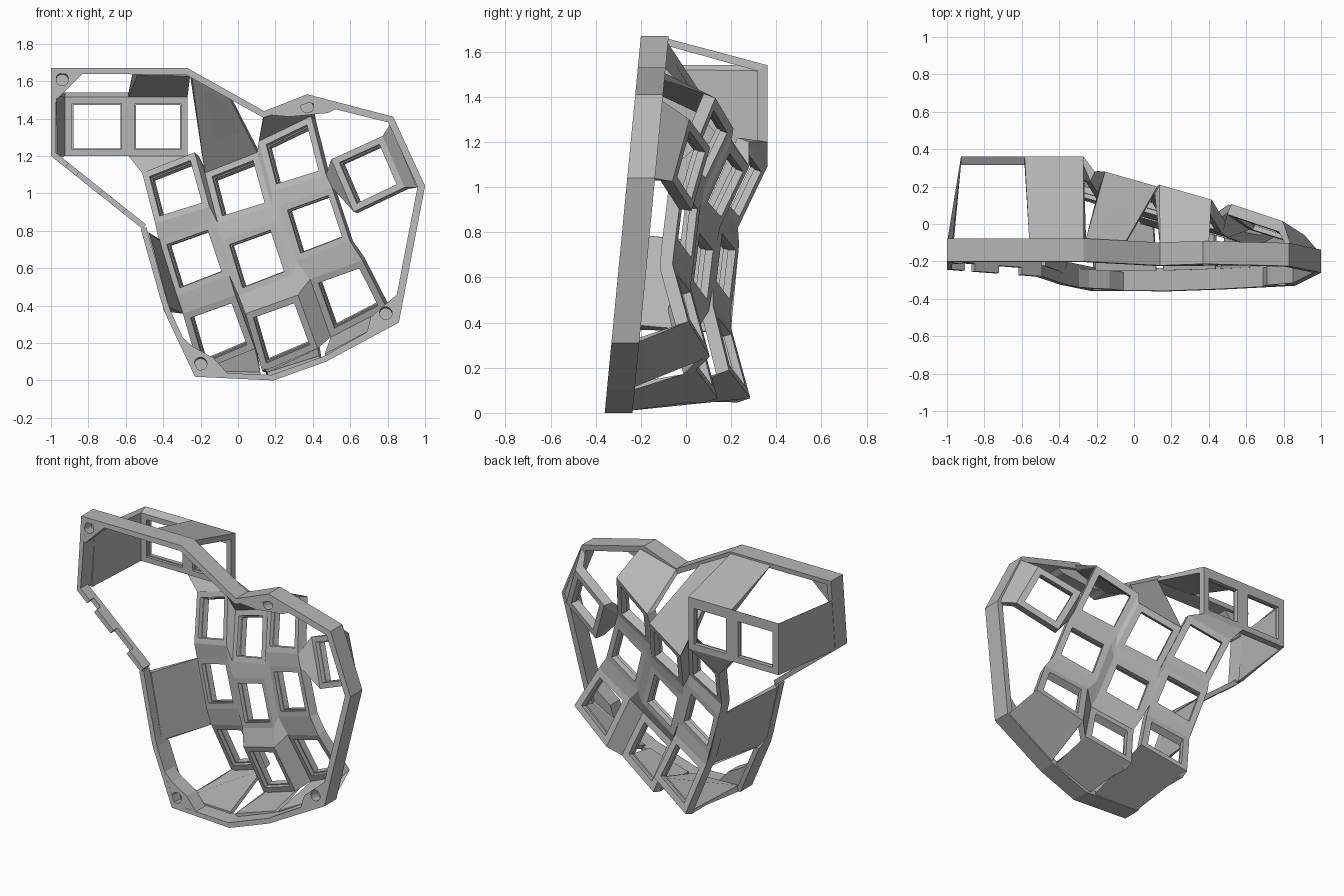
import bpy
import bmesh
from mathutils import Vector as V

cube = bpy.data.objects.get("Cube")
if cube:
    bpy.data.objects.remove(cube)

grey = bpy.data.materials.new("plain grey")
grey.use_nodes = True
tone = (0.47, 0.47, 0.47, 1)
grey.diffuse_color = tone
grey.node_tree.nodes["Principled BSDF"].inputs["Base Color"].default_value = tone


def solid(name, loops, closed=False):
    """Skin equal-length loops; cap the ends, or close the skin into a ring."""
    bm = bmesh.new()
    rows = [[bm.verts.new(p) for p in loop] for loop in loops]
    pairs = list(zip(rows, rows[1:]))
    if closed:
        pairs.append((rows[-1], rows[0]))
    else:
        bm.faces.new(rows[0])
        bm.faces.new(rows[-1][::-1])
    for a, b in pairs:
        n = len(a)
        for i in range(n):
            j = (i + 1) % n
            bm.faces.new((a[i], a[j], b[j], b[i]))
    bmesh.ops.recalc_face_normals(bm, faces=bm.faces)
    mesh = bpy.data.meshes.new(name)
    bm.to_mesh(mesh)
    bm.free()
    mesh.materials.append(grey)
    obj = bpy.data.objects.new(name, mesh)
    bpy.context.collection.objects.link(obj)
    return obj


def tilt(x, z, depth=0):
    """Point on the sloping front plane, pushed back by depth."""
    return V((x, -0.36 + 0.096 * z + depth, z))


class Key:
    """Square socket plate with a stepped opening; lift raises its back top edge."""

    def __init__(self, name, corners, thick=0.06, lift=0):
        self.back = [V(c) for c in corners]      # top left, top right, low right, low left
        tl, tr, br, bl = self.back
        normal = (tr - tl).cross(bl - tl).normalized()
        self.front = [p - normal * thick for p in self.back]

        def inset(loop, m, sink=0):
            mid = sum(loop, V()) / 4
            return [mid + (p - mid) * m - normal * sink for p in loop]
        opening = [inset(self.back, 0.74), inset(self.back, 0.74, thick * 0.6),
                   inset(self.back, 0.78, thick * 0.6), inset(self.front, 0.78)]
        for p in self.back[:2]:
            p.z += lift
        solid(name, [self.back, *opening, self.front], True)

    def edge(self, i, j):
        return [self.back[i], self.back[j], self.front[j], self.front[i]]

    def top(self): return self.edge(0, 1)
    def right(self): return self.edge(1, 2)
    def bottom(self): return self.edge(3, 2)
    def left(self): return self.edge(0, 3)


def side_span(a, ai, b, bi):
    """Edge loop running from a corner of one socket to a corner of another."""
    return [a.back[ai], b.back[bi], b.front[bi], a.front[ai]]


def rim_edge(p, q, depth=0.11):
    """Edge on the back of the rim where a wall lands."""
    centre = V((0.1, 0, 0.8))
    out = [tilt(*p, depth), tilt(*q, depth)]
    inn = []
    for o in out:
        d = centre - o
        d.y = 0
        inn.append(o + d.normalized() * 0.035)
    return [out[0], out[1], inn[1], inn[0]]


# Rim: open chain of outer and inner points, gap at lower left
outer = [(-1, 1.2), (-1, 1.67), (-0.27, 1.67), (0.14, 1.44), (0.37, 1.53), (0.83, 1.41), (1, 1.04),
         (0.86, 0.31), (0.47, 0.1), (0.19, 0), (-0.23, 0.02), (-0.39, 0.36), (-0.41, 0.42), (-0.52, 0.81)]
inner = [(-0.975, 1.2), (-0.97, 1.64), (-0.28, 1.635), (0.135, 1.405), (0.38, 1.485), (0.803, 1.38), (0.96, 1.035),
         (0.825, 0.335), (0.46, 0.13), (0.18, 0.03), (-0.21, 0.045), (-0.36, 0.37), (-0.38, 0.43), (-0.49, 0.82)]
depths = [0.123] * 12 + [0.06] * 2
solid("rim", [[tilt(*o), tilt(*o, d), tilt(*i, d), tilt(*i)] for o, i, d in zip(outer, inner, depths)])

# Screw corners with blind holes
bosses = {
    "top_left": [(-0.94, 1.61), (-0.99, 1.66), (-0.82, 1.66), (-0.84, 1.63), (-0.96, 1.51), (-0.99, 1.5)],
    "top_middle": [(0.37, 1.465), (0.37, 1.52), (0.56, 1.47), (0.48, 1.43), (0.28, 1.41), (0.16, 1.42)],
    "low_right": [(0.79, 0.36), (0.85, 0.32), (0.88, 0.5), (0.85, 0.46), (0.71, 0.34), (0.68, 0.22)],
    "low_left": [(-0.2, 0.09), (-0.22, 0.03), (-0.04, 0.02), (-0.13, 0.12), (-0.24, 0.18), (-0.33, 0.26)],
}
for name, (hole, *shape) in bosses.items():
    boss = solid(name + "_screw_corner", [[tilt(*p, d) for p in shape] for d in (0.0005, 0.1)])
    bpy.ops.mesh.primitive_cylinder_add(vertices=20, radius=0.034, depth=0.14,
                                        location=tilt(*hole), rotation=(1.475, 0, 0))
    cutter = bpy.context.object
    cutter.name = name + "_hole_cutter"
    cutter.hide_render = True
    cutter.hide_set(True)
    cutter.display_type = 'WIRE'
    mod = boss.modifiers.new("hole", 'BOOLEAN')
    mod.object = cutter
    mod.solver = 'EXACT'

# Thin strip with tabs across the rim gap
start, end = V((-1, 1.2)), V((-0.51, 0.81))
across = V((0.018, 0.024))


def strip(name, a, b, d0, d1):
    ends = [start.lerp(end, t) for t in (a, b)]
    solid(name, [[tilt(*p, d0), tilt(*p, d1), tilt(*(p + across), d1), tilt(*(p + across), d0)] for p in ends])


strip("side_strip", 0, 1, 0.04, 0.075)
for n, (a, b) in enumerate([(0, 0.16), (0.27, 0.53), (0.78, 1)]):
    strip(f"side_tab_{n + 1}", a, b, 0, 0.045)

# Three curved columns share one set of sockets, shifted per column
base = [
    [(-0.49, 0.36, 1.09), (-0.21, 0.28, 1.2), (-0.13, 0.15, 0.91), (-0.42, 0.23, 0.82)],
    [(-0.405, 0.235, 0.745), (-0.125, 0.155, 0.845), (-0.03, 0.12, 0.56), (-0.315, 0.2, 0.45)],
    [(-0.285, 0.2, 0.375), (-0.005, 0.12, 0.475), (0.1, 0.19, 0.19), (-0.195, 0.285, 0.065)],
]
shifts = {
    "left": [(0, 0, 0)] * 3,
    "middle": [(0.335, -0.08, 0), (0.335, -0.1, 0), (0.335, -0.145, 0)],
    "right": [(0.625, -0.15, 0.17), (0.645, -0.17, 0.185), (0.68, -0.18, 0.185)],
}
# Corners of the right column that lean away from the shared shape
leans = {("right", 0, 1): (0, 0, 0.025), ("right", 2, 2): (0.025, 0, 0.03), ("right", 2, 3): (0.02, 0, 0)}
cols = {}
for col, offs in shifts.items():
    keys = []
    for r, o in enumerate(offs):
        corners = [V(c) + V(o) + V(leans.get((col, r, i), (0, 0, 0))) for i, c in enumerate(base[r])]
        keys.append(Key(f"{col}_socket_{r + 1}", corners))
    cols[col] = keys
    for r in range(2):
        solid(f"{col}_row_web_{r + 1}", [keys[r].bottom(), keys[r + 1].top()])
A, B, C = cols.values()

# Webs between neighbouring columns
for name, p, q, rows in (("left_middle", A, B, 2), ("middle_right", B, C, 3)):
    for r in range(rows):
        solid(f"{name}_web_{r + 1}", [p[r].right(), q[r].left()])
        if r + 1 < rows:
            solid(f"{name}_joint_{r + 1}", [side_span(p[r], 2, p[r + 1], 1), side_span(q[r], 3, q[r + 1], 0)])

# Outer single socket
D = Key("outer_socket", [(0.52, 0.107, 1.175), (0.795, 0.015, 1.3), (0.912, -0.06, 1.025), (0.64, 0.025, 0.895)])
solid("outer_web", [side_span(C[0], 2, C[1], 1), D.left()])
solid("outer_wall", [D.right(), rim_edge((0.84, 1.39), (0.99, 1.04))])

# Thumb sockets
T = [Key(f"thumb_socket_{i + 1}", [(a, 0.36, 1.515), (b, 0.36, 1.515), (b, 0.36, 1.2), (a, 0.36, 1.2)], 0.045, 0.025)
     for i, (a, b) in enumerate([(-0.925, -0.585), (-0.585, -0.27)])]
solid("thumb_left_wall", [T[0].left(), rim_edge((-1, 1.54), (-1, 1.2))])
solid("thumb_top_wall", [T[1].top(), rim_edge((-0.56, 1.66), (-0.27, 1.66))])
solid("thumb_web", [T[1].bottom(), A[0].top()])

# Walls from the columns down to the rim
walls = {
    "left_side_wall": (side_span(A[1], 0, A[2], 0), (-0.51, 0.79), (-0.395, 0.37), 0.06),
    "middle_top_wall": (B[0].top(), (-0.26, 1.655), (-0.05, 1.54)),
    "right_top_wall": (C[0].top(), (0.14, 1.44), (0.4, 1.51)),
    "left_bottom_wall": (A[2].bottom(), (-0.22, 0.02), (0.12, 0.01)),
    "middle_bottom_wall": (B[2].bottom(), (0.16, 0.01), (0.45, 0.1)),
    "right_bottom_wall": (C[2].bottom(), (0.48, 0.11), (0.85, 0.31)),
}
for name, (edge, *landing) in walls.items():
    solid(name, [edge, rim_edge(*landing)])
